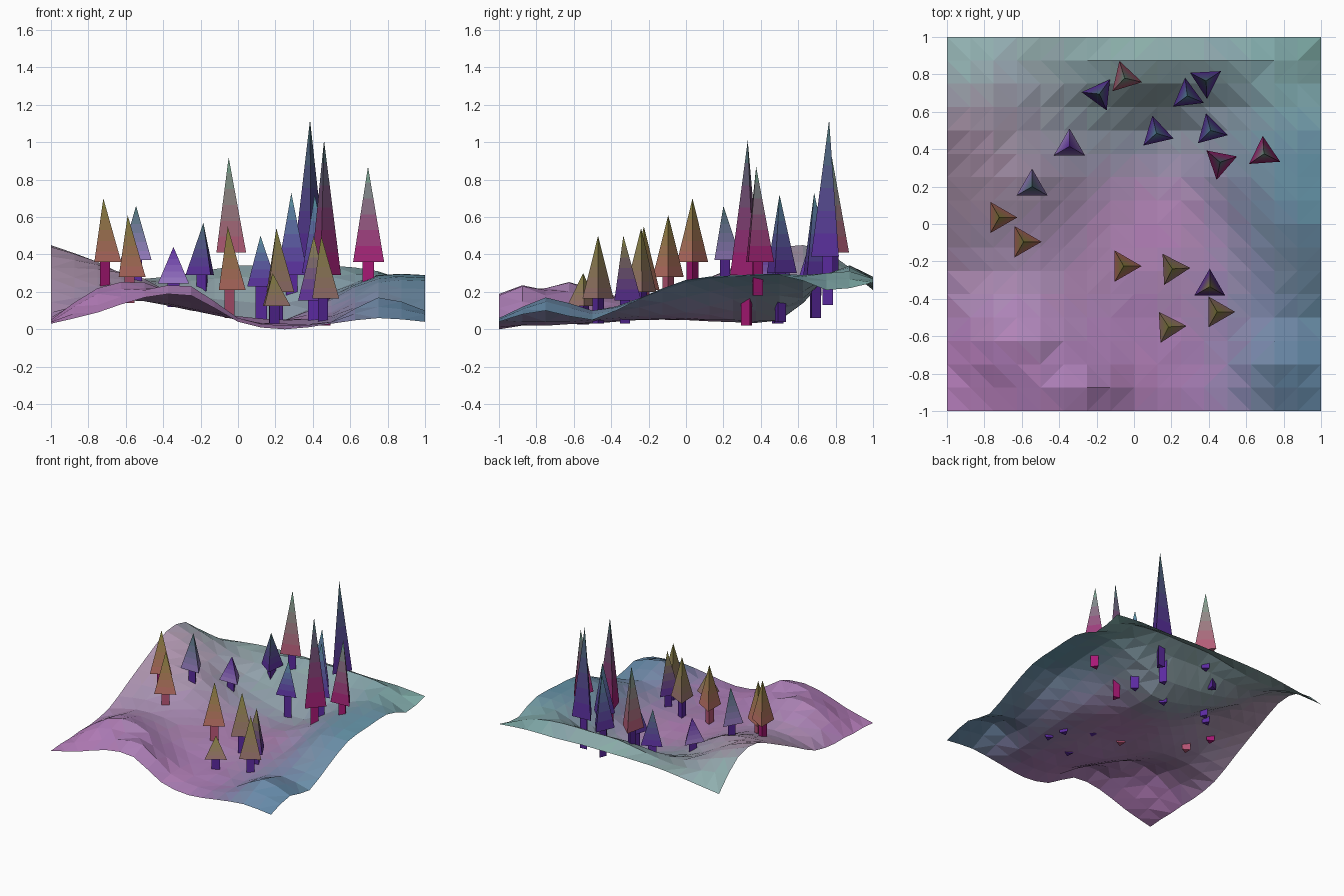
import bpy, bmesh, math
from mathutils import Vector

if "Cube" in bpy.data.objects:
    bpy.data.objects.remove(bpy.data.objects["Cube"])

# Terrain height samples: rows run front to back, columns left to right
XS = [-1 + 0.25 * i for i in range(9)]
YS = [-1, -.875, -.75, -.625, -.5, -.25, 0, .25, .5, .625, .75, .875, 1]
HEIGHTS = [
    [.03, .09, .17, .18, .04, .00, .03, .06, .04],
    [.04, .13, .21, .23, .06, .02, .04, .12, .08],
    [.04, .19, .22, .18, .06, .02, .04, .17, .10],
    [.05, .22, .25, .14, .05, .03, .04, .14, .07],
    [.05, .20, .20, .11, .05, .03, .05, .10, .05],
    [.09, .15, .15, .10, .07, .05, .07, .16, .16],
    [.21, .23, .20, .11, .06, .05, .09, .25, .26],
    [.33, .32, .27, .13, .05, .05, .16, .28, .28],
    [.44, .36, .23, .14, .07, .05, .18, .29, .29],
    [.45, .36, .24, .18, .15, .14, .20, .29, .26],
    [.42, .34, .26, .26, .28, .27, .28, .30, .21],
    [.33, .29, .27, .30, .34, .34, .34, .31, .22],
    [.21, .24, .27, .28, .28, .28, .27, .27, .25],
]

# Terrain colour anchors: x, y, colour
TINTS = [
    (-1, 1, (.54, .70, .67)), (0, 1, (.54, .70, .67)), (1, 1, (.50, .68, .67)),
    (1, .2, (.38, .57, .65)), (1, -.8, (.38, .55, .65)), (.1, 0, (.72, .50, .72)),
    (-1, -1, (.73, .49, .75)), (.1, -.8, (.70, .49, .72)), (-.9, .4, (.70, .58, .69)),
    (0, .65, (.52, .60, .63)),
]


def material(name, rgb):
    mat = bpy.data.materials.new(name)
    mat.diffuse_color = [c ** 2.2 for c in rgb] + [1]
    mat.use_nodes = True
    mat.node_tree.nodes["Principled BSDF"].inputs["Base Color"].default_value = mat.diffuse_color
    return mat


def mix(a, b, t):
    return [p + (q - p) * t for p, q in zip(a, b)]


def curve_value(ts, vs, t):
    """Smooth cubic interpolation through unevenly spaced samples."""
    i = 0
    while i < len(ts) - 2 and t > ts[i + 1]:
        i += 1

    def slope(k):
        a, b = max(k - 1, 0), min(k + 1, len(ts) - 1)
        return (vs[b] - vs[a]) / (ts[b] - ts[a])
    h = ts[i + 1] - ts[i]
    u = (t - ts[i]) / h
    return ((2*u**3 - 3*u**2 + 1) * vs[i] + (u**3 - 2*u**2 + u) * h * slope(i)
            + (3*u**2 - 2*u**3) * vs[i + 1] + (u**3 - u**2) * h * slope(i + 1))


def tint(x, y):
    """Blend of the anchors, rounded so neighbouring faces share materials."""
    total, out = 0, Vector((0, 0, 0))
    for ax, ay, rgb in TINTS:
        w = 1 / ((x - ax) ** 2 + (y - ay) ** 2 + .06) ** 1.5
        total += w
        out += w * Vector(rgb)
    return tuple(round(c / total / .02) * .02 for c in out)


def add_object(name, bm, mats):
    mesh = bpy.data.meshes.new(name)
    bm.to_mesh(mesh)
    bm.free()
    for m in mats:
        mesh.materials.append(m)
    obj = bpy.data.objects.new(name, mesh)
    bpy.context.collection.objects.link(obj)
    return obj


# Faceted terrain sheet, 16 by 16 cells
bm = bmesh.new()
bmesh.ops.create_grid(bm, x_segments=16, y_segments=16, size=1)
for v in bm.verts:
    column = [curve_value(XS, row, v.co.x) for row in HEIGHTS]
    v.co.z = max(0, curve_value(YS, column, v.co.y))
bmesh.ops.triangulate(bm, faces=bm.faces[:])
shades = []
for f in bm.faces:
    c = f.calc_center_median()
    shade = tint(c.x, c.y)
    if shade not in shades:
        shades.append(shade)
    f.material_index = shades.index(shade)
add_object("terrain", bm, [material("ground", s) for s in shades])


def ring(bm, x, y, z, radius, angle):
    return [bm.verts.new((x + radius * math.cos(angle + k * math.tau / 3),
                          y + radius * math.sin(angle + k * math.tau / 3), z))
            for k in range(3)]


def bridge(bm, low, high, index=0):
    for k in range(3):
        f = bm.faces.new((low[k], low[(k + 1) % 3], high[(k + 1) % 3], high[k]))
        f.material_index = index


def tree(n, x, y, apex, base, foot, degrees, low, high, bark):
    angle = math.radians(degrees)
    # Three-sided foliage pyramid in colour bands
    bands = 6
    bm = bmesh.new()
    rings = [ring(bm, x, y, base + (apex - base) * k / bands, .096 * (1 - k / bands), angle)
             for k in range(bands)]
    bm.faces.new(rings[0][::-1])
    for k in range(bands - 1):
        bridge(bm, rings[k], rings[k + 1], k)
    tip = bm.verts.new((x, y, apex))
    for k in range(3):
        f = bm.faces.new((rings[-1][k], rings[-1][(k + 1) % 3], tip))
        f.material_index = bands - 1
    add_object(f"foliage_{n}", bm,
               [material("foliage", mix(low, high, (k + .5) / bands)) for k in range(bands)])
    # Three-sided trunk
    bm = bmesh.new()
    bottom, top = ring(bm, x, y, foot, .036, angle), ring(bm, x, y, base + .01, .036, angle)
    bm.faces.new(bottom[::-1])
    bm.faces.new(top)
    bridge(bm, bottom, top)
    add_object(f"trunk_{n}", bm, [material("bark", bark)])


PURPLE, MAGENTA, ORANGE = (.36, .18, .62), (.66, .12, .46), (.76, .44, .42)
TAN, LILAC, ROSE = (.62, .46, .46), (.60, .48, .76), (.72, .34, .46)
OLIVE, SAGE, SLATE, AQUA = (.56, .56, .26), (.45, .66, .56), (.30, .46, .46), (.36, .60, .64)

# x, y, apex, foliage base, trunk foot, turn, lower colour, upper colour, bark
TREES = [
    (-.185, .695, .57, .29, .18, 174, PURPLE, SLATE, PURPLE),
    (-.05, .78, .92, .41, .26, 107, ROSE, SAGE, PURPLE),
    (.385, .765, 1.12, .39, .13, 33, PURPLE, SLATE, PURPLE),
    (.285, .685, .73, .29, .06, 97, PURPLE, AQUA, PURPLE),
    (.12, .485, .50, .23, .03, 103, PURPLE, AQUA, PURPLE),
    (.41, .50, .72, .30, .04, 105, PURPLE, AQUA, PURPLE),
    (.46, .33, 1.01, .29, .02, 139, MAGENTA, SLATE, MAGENTA),
    (.695, .375, .87, .36, .18, 94, MAGENTA, SAGE, MAGENTA),
    (-.345, .415, .44, .245, .12, 90, LILAC, PURPLE, PURPLE),
    (-.545, .20, .66, .37, .23, 90, LILAC, SLATE, PURPLE),
    (-.72, .035, .70, .36, .21, 0, ORANGE, OLIVE, MAGENTA),
    (-.59, -.095, .61, .28, .14, 0, ORANGE, OLIVE, ROSE),
    (-.055, -.225, .55, .21, .06, 0, ORANGE, OLIVE, ROSE),
    (.205, -.24, .54, .20, .05, 3, TAN, OLIVE, PURPLE),
    (.405, -.335, .50, .155, .03, 90, PURPLE, OLIVE, PURPLE),
    (.445, -.47, .50, .165, .03, 0, TAN, OLIVE, PURPLE),
    (.185, -.55, .30, .125, .025, 3, TAN, OLIVE, PURPLE),
]
for n, spec in enumerate(TREES, 1):
    tree(n, *spec)
